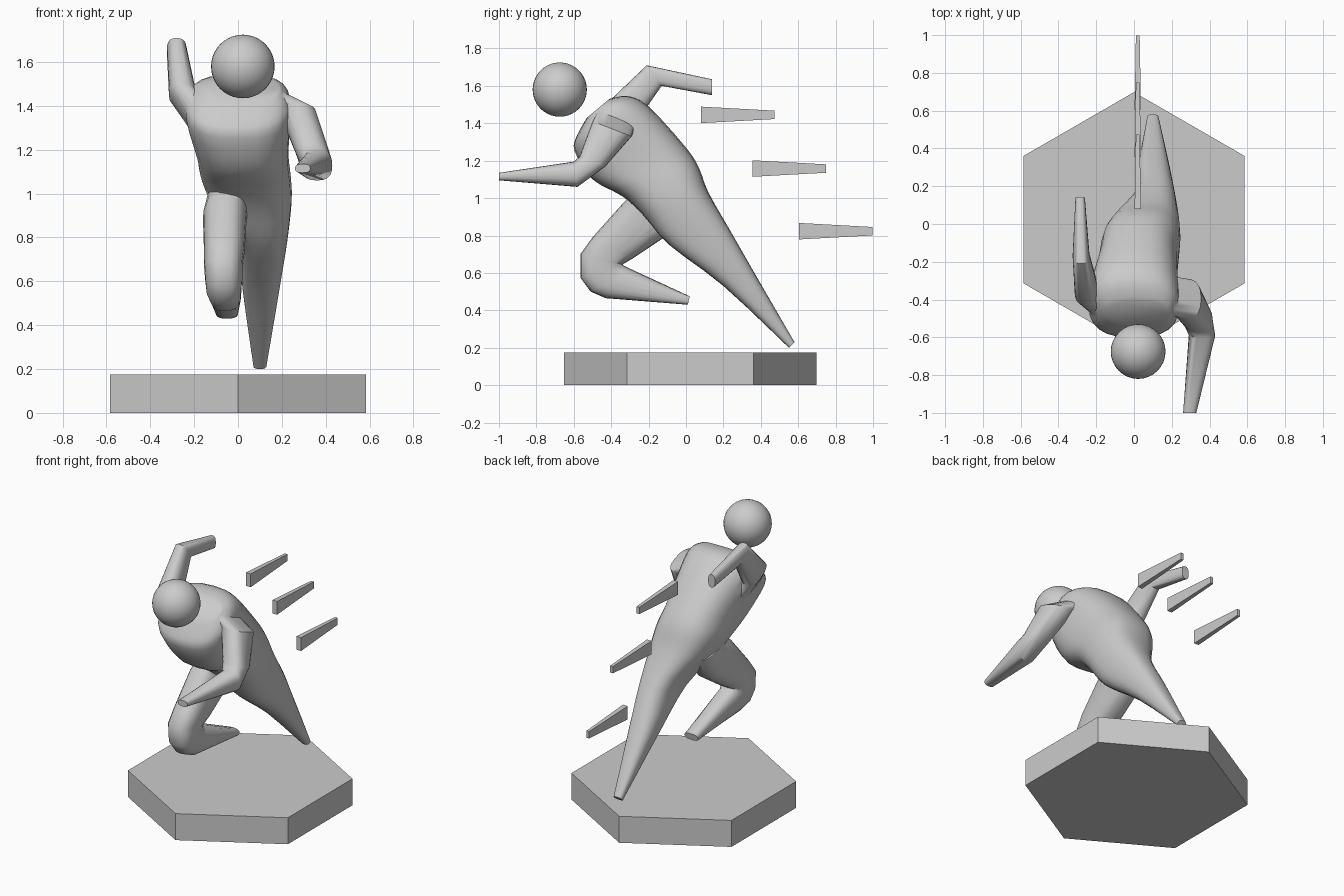
import bpy, bmesh, math
from mathutils import Vector

if "Cube" in bpy.data.objects:
    bpy.data.objects.remove(bpy.data.objects["Cube"])


def finish(name, bm, angle=None):
    bmesh.ops.recalc_face_normals(bm, faces=bm.faces)
    me = bpy.data.meshes.new(name)
    bm.to_mesh(me)
    bm.free()
    ob = bpy.data.objects.new(name, me)
    bpy.context.collection.objects.link(ob)
    if angle:
        smooth(ob, angle)
    return ob


def smooth(ob, angle):
    bpy.ops.object.select_all(action='DESELECT')
    ob.select_set(True)
    bpy.context.view_layer.objects.active = ob
    bpy.ops.object.shade_smooth_by_angle(angle=math.radians(angle))


def refine(rows, steps):
    """Catmull-Rom interpolation of the section values."""
    out = []
    for i in range(len(rows) - 1):
        a, b, c, d = (rows[max(0, min(len(rows) - 1, i + k))] for k in (-1, 0, 1, 2))
        for s in range(steps):
            t = s / steps
            out.append([0.5 * (2 * q + (r - p) * t + (2 * p - 5 * q + 4 * r - u) * t * t
                               + (3 * q - p - 3 * r + u) * t ** 3)
                        for p, q, r, u in zip(a, b, c, d)])
    return out + [rows[-1]]


def loft(name, rows, n=20, steps=1, power=2.6):
    """Each row: x range, then the two outline points (y, z) seen from the side."""
    bm = bmesh.new()
    rings = []
    for x0, x1, py, pz, qy, qz in refine(rows, steps):
        mid = Vector(((x0 + x1) / 2, (py + qy) / 2, (pz + qz) / 2))
        half = Vector((0, (qy - py) / 2, (qz - pz) / 2))
        ring = []
        for k in range(n):
            t = 2 * math.pi * k / n
            c, s = math.cos(t), math.sin(t)
            u = math.copysign(abs(c) ** (2 / power), c)
            v = math.copysign(abs(s) ** (2 / power), s)
            ring.append(bm.verts.new(mid + half * v + Vector(((x1 - x0) / 2 * u, 0, 0))))
        rings.append(ring)
    for a, b in zip(rings, rings[1:]):
        for k in range(n):
            bm.faces.new((a[k], a[(k + 1) % n], b[(k + 1) % n], b[k]))
    bm.faces.new(rings[0])
    bm.faces.new(rings[-1])
    return finish(name, bm)


# Hexagonal base
bpy.ops.mesh.primitive_cylinder_add(vertices=6, radius=0.675, depth=0.175,
                                    location=(0, 0.023, 0.0875))
bpy.context.object.name = "base"

# Head
bpy.ops.mesh.primitive_uv_sphere_add(segments=32, ring_count=20, radius=0.145,
                                     location=(0.022, -0.675, 1.58))
head = bpy.context.object
head.name = "head"
smooth(head, 60)

# Torso running into the trailing leg
body = loft("runner_body", [
    (-0.15, 0.19, -0.53, 1.43, -0.41, 1.53),
    (-0.22, 0.23, -0.585, 1.33, -0.31, 1.545),
    (-0.24, 0.24, -0.595, 1.25, -0.20, 1.49),
    (-0.19, 0.23, -0.50, 1.10, 0.00, 1.27),
    (-0.17, 0.24, -0.34, 1.01, 0.07, 1.16),
    (-0.12, 0.245, -0.23, 0.91, 0.12, 1.03),
    (0.00, 0.225, -0.09, 0.75, 0.24, 0.82),
    (0.02, 0.19, 0.20, 0.53, 0.36, 0.61),
    (0.07, 0.13, 0.55, 0.20, 0.58, 0.23)], n=24, steps=3)

# Bent leading leg
leg = loft("front_leg", [
    (-0.14, 0.06, -0.28, 1.03, 0.00, 0.95),
    (-0.16, 0.04, -0.33, 0.98, -0.10, 0.80),
    (-0.155, 0.03, -0.50, 0.79, -0.28, 0.68),
    (-0.155, 0.02, -0.565, 0.70, -0.34, 0.645),
    (-0.15, 0.02, -0.565, 0.575, -0.335, 0.642),
    (-0.145, 0.015, -0.51, 0.50, -0.33, 0.638),
    (-0.13, 0.015, -0.43, 0.465, -0.32, 0.632),
    (-0.10, 0.00, 0.01, 0.43, 0.02, 0.475)])

# Arm swung back
back_arm = loft("back_arm", [
    (-0.23, -0.08, -0.51, 1.36, -0.26, 1.28),
    (-0.315, -0.19, -0.43, 1.50, -0.27, 1.40),
    (-0.325, -0.235, -0.21, 1.71, -0.13, 1.60),
    (-0.31, -0.26, 0.14, 1.635, 0.14, 1.55)])

# Arm swung forward
front_arm = loft("front_arm", [
    (0.08, 0.23, -0.47, 1.47, -0.27, 1.39),
    (0.19, 0.355, -0.50, 1.41, -0.29, 1.33),
    (0.26, 0.415, -0.57, 1.22, -0.43, 1.17),
    (0.29, 0.43, -0.60, 1.195, -0.58, 1.06),
    (0.26, 0.33, -1.00, 1.135, -1.00, 1.095)])

# Merge limbs into the body
for limb in (leg, back_arm, front_arm):
    mod = body.modifiers.new("join", 'BOOLEAN')
    mod.operation = 'UNION'
    mod.solver = 'EXACT'
    mod.object = limb
    bpy.context.view_layer.objects.active = body
    bpy.ops.object.modifier_apply(modifier=mod.name)
    bpy.data.objects.remove(limb)
smooth(body, 42)

# Tapered speed streaks
for i, (y, z) in enumerate([(0.08, 1.445), (0.355, 1.158), (0.605, 0.823)]):
    bm = bmesh.new()
    bmesh.ops.create_cube(bm, size=1)
    for v in bm.verts:
        far = v.co.y > 0
        v.co = (0.02 + v.co.x * (0.02 if far else 0.034),
                y + (0.393 if far else 0),
                z + v.co.z * (0.045 if far else 0.088))
    finish(f"speed_streak_{i + 1}", bm)
